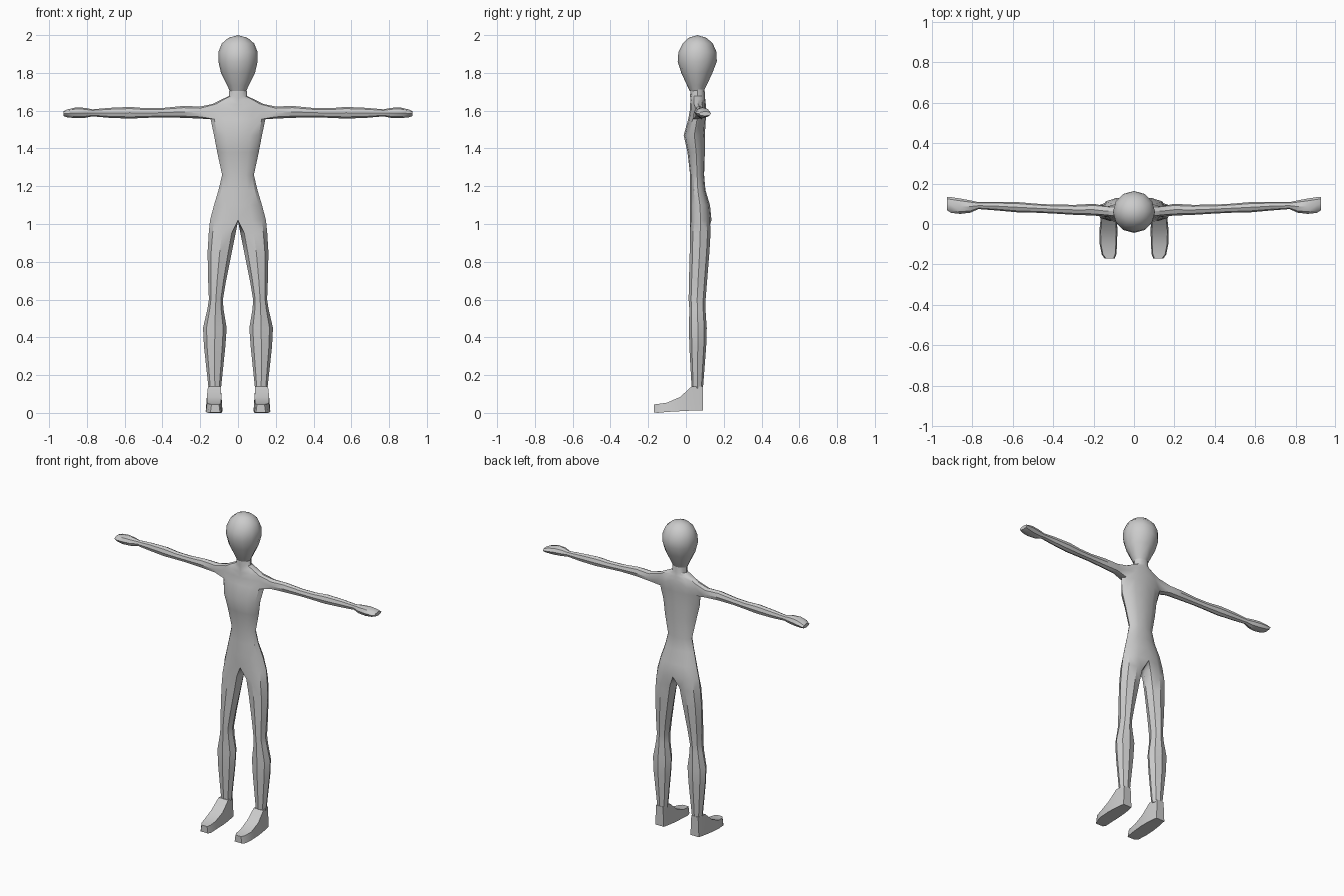
import bpy, bmesh, math

if "Cube" in bpy.data.objects:
    bpy.data.objects.remove(bpy.data.objects["Cube"])

grey = bpy.data.materials.new("plain grey")
grey.diffuse_color = (0.6, 0.6, 0.6, 1)
grey.use_nodes = True
grey.node_tree.nodes["Principled BSDF"].inputs["Base Color"].default_value = grey.diffuse_color


def finish(name, bm, mirror=True, angle=35):
    """Turn a bmesh into a shaded, optionally mirrored object."""
    bmesh.ops.recalc_face_normals(bm, faces=bm.faces)
    mesh = bpy.data.meshes.new(name)
    bm.to_mesh(mesh)
    bm.free()
    mesh.materials.append(grey)
    ob = bpy.data.objects.new(name, mesh)
    bpy.context.collection.objects.link(ob)
    bpy.ops.object.select_all(action='DESELECT')
    bpy.context.view_layer.objects.active = ob
    ob.select_set(True)
    bpy.ops.object.shade_smooth_by_angle(angle=math.radians(angle))
    if mirror:
        mod = ob.modifiers.new("mirror", 'MIRROR')
        mod.use_clip = True
        mod.merge_threshold = 0.0005
    return ob


def bridge(bm, a, b, closed=True):
    """Join two rows of vertices with quads."""
    n = len(a)
    for i in range(n if closed else n - 1):
        j = (i + 1) % n
        bm.faces.new((a[i], a[j], b[j], b[i]))


def half_ring(bm, z, w, front, back):
    """Right half of a twelve-sided ring, front centre to back centre."""
    row = []
    for i in range(7):
        a = math.radians(-90 + 30 * i)
        x = 0 if i in (0, 6) else w * math.cos(a)
        y = (front + back) / 2 + (back - front) / 2 * math.sin(a)
        row.append(bm.verts.new((x, y, z)))
    return row


# ---- body: torso, arm and leg as one mirrored half ----
bm = bmesh.new()
torso = [  # z, half width, front y, back y
    (1.02, 0.148, 0.02, 0.135), (1.10, 0.127, 0.02, 0.127),
    (1.18, 0.103, 0.022, 0.103), (1.26, 0.084, 0.022, 0.096),
    (1.38, 0.110, 0.008, 0.100), (1.47, 0.127, -0.012, 0.100),
    (1.555, 0.145, 0.012, 0.105), (1.60, 0.155, 0.020, 0.108),
    (1.635, 0.135, 0.022, 0.105), (1.66, 0.085, 0.024, 0.102),
    (1.677, 0.048, 0.022, 0.100), (1.74, 0.044, 0.025, 0.098),
]
rows = [half_ring(bm, *t) for t in torso]
ARM_ROW = 6
for r in range(len(rows) - 1):
    for i in range(6):
        if r in (ARM_ROW, ARM_ROW + 1) and i in (2, 3):
            continue  # armhole
        bm.faces.new((rows[r][i], rows[r][i + 1],
                      rows[r + 1][i + 1], rows[r + 1][i]))

# arm grows out of the armhole and ends in a mitten hand
lo, mid, hi = rows[ARM_ROW:ARM_ROW + 3]
ring = [mid[2], hi[2], hi[3], hi[4], mid[4], lo[4], lo[3], lo[2]]
arm = [  # x, front y, back y, low z, high z
    (0.20, 0.042, 0.100, 1.558, 1.622), (0.29, 0.045, 0.095, 1.562, 1.625),
    (0.40, 0.052, 0.096, 1.565, 1.614), (0.49, 0.056, 0.101, 1.562, 1.613),
    (0.57, 0.057, 0.108, 1.558, 1.620), (0.68, 0.067, 0.110, 1.562, 1.615),
    (0.77, 0.074, 0.108, 1.570, 1.607), (0.81, 0.056, 0.117, 1.562, 1.615),
    (0.86, 0.050, 0.126, 1.560, 1.617), (0.905, 0.055, 0.133, 1.565, 1.606),
    (0.925, 0.068, 0.134, 1.572, 1.596),
]
for x, y0, y1, z0, z1 in arm:
    new = []
    for k in range(8):
        a = math.radians(180 - 45 * k)
        new.append(bm.verts.new((x, (y0 + y1) / 2 + (y1 - y0) / 2 * math.cos(a),
                                 (z0 + z1) / 2 + (z1 - z0) / 2 * math.sin(a))))
    bridge(bm, ring, new)
    ring = new
bm.faces.new(ring)

# leg continues from the hip row plus one crotch point
ring = rows[0] + [bm.verts.new((0, 0.075, 1.015))]
leg = [  # z, inner x, outer x, front y, back y
    (0.95, 0.013, 0.155, 0.020, 0.130), (0.85, 0.033, 0.161, 0.020, 0.124),
    (0.70, 0.063, 0.158, 0.016, 0.112), (0.60, 0.080, 0.154, 0.014, 0.104),
    (0.55, 0.077, 0.162, 0.018, 0.103), (0.45, 0.060, 0.185, 0.016, 0.110),
    (0.35, 0.067, 0.180, 0.018, 0.107), (0.13, 0.090, 0.156, 0.030, 0.090),
]
for z, x0, x1, y0, y1 in leg:
    new = []
    for k in range(8):
        a = math.radians(-135 + 45 * k)
        new.append(bm.verts.new(((x0 + x1) / 2 + (x1 - x0) / 2 * math.cos(a),
                                 (y0 + y1) / 2 + (y1 - y0) / 2 * math.sin(a), z)))
    bridge(bm, ring, new)
    ring = new
bm.faces.new(ring)
finish("body", bm)

# ---- head ----
bm = bmesh.new()
head = [  # z, half width, front y, back y
    (1.705, 0.044, 0.020, 0.095), (1.735, 0.058, 0.005, 0.110),
    (1.80, 0.090, -0.025, 0.140), (1.86, 0.104, -0.044, 0.163),
    (1.91, 0.104, -0.040, 0.162), (1.955, 0.086, -0.018, 0.142),
    (1.985, 0.052, 0.012, 0.110),
]
rows = [half_ring(bm, *h) for h in head]
for a, b in zip(rows, rows[1:]):
    bridge(bm, a, b, closed=False)
for row, z in ((rows[-1], 2.0), (rows[0], 1.70)):
    tip = bm.verts.new((0, 0.06, z))
    for i in range(6):
        bm.faces.new((row[i], row[i + 1], tip))
finish("head", bm, angle=50)

# ---- feet ----
bm = bmesh.new()
foot = [  # y, inner x, outer x, sole z, top z
    (0.090, 0.095, 0.155, 0.014, 0.140), (0.030, 0.085, 0.165, 0.012, 0.140),
    (-0.030, 0.082, 0.171, 0.009, 0.085), (-0.100, 0.084, 0.170, 0.005, 0.054),
    (-0.150, 0.087, 0.160, 0.0, 0.047), (-0.170, 0.095, 0.146, 0.002, 0.045),
]
prev = None
for y, x0, x1, z0, z1 in foot:
    t = 0.006  # narrower top
    ring = [bm.verts.new(p) for p in ((x0, y, z0), (x1, y, z0),
                                      (x1 - t, y, z1), (x0 + t, y, z1))]
    if prev:
        bridge(bm, prev, ring)
    else:
        bm.faces.new(ring)
    prev = ring
bm.faces.new(prev)
finish("feet", bm)
